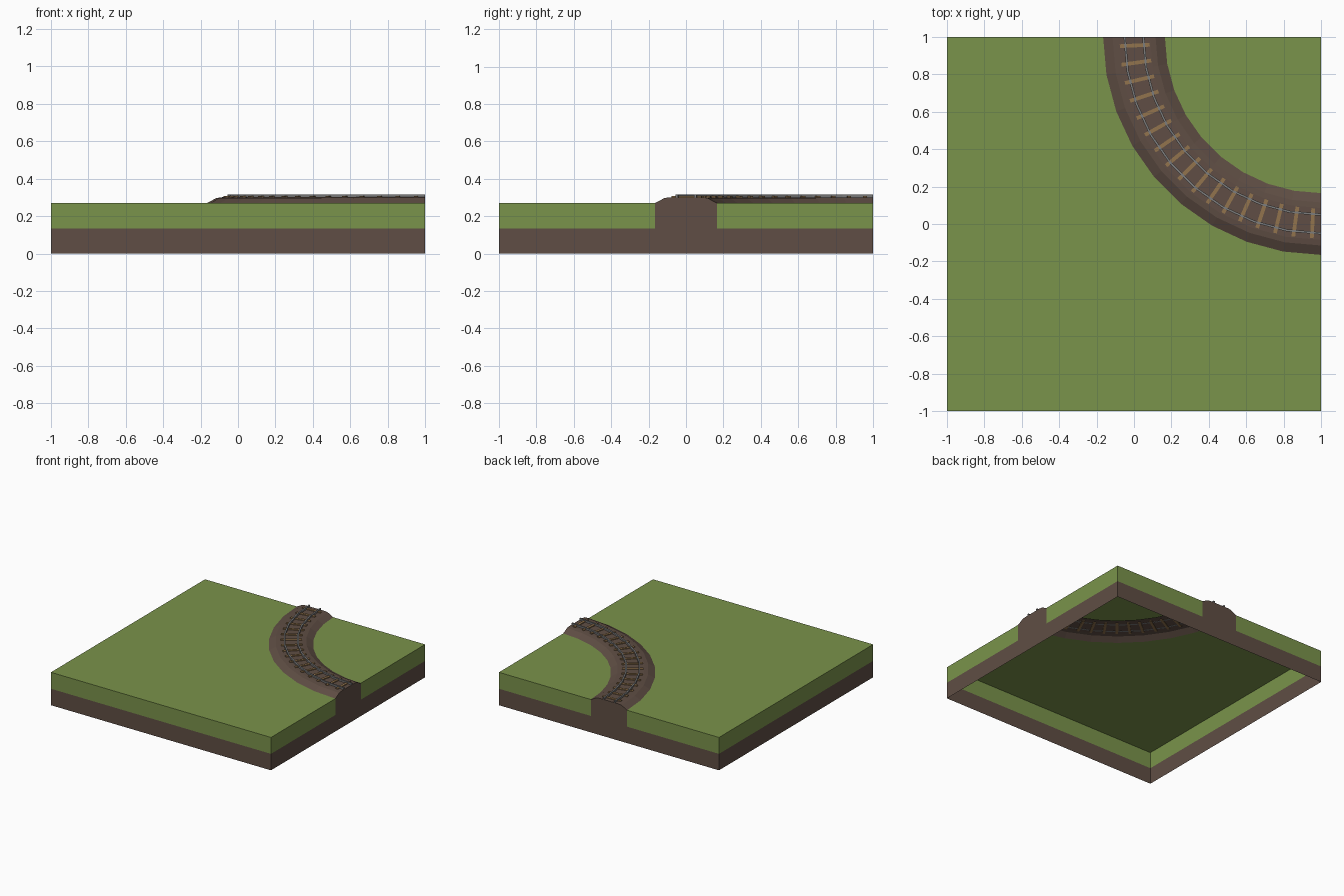
import bpy, bmesh, math
from mathutils import Matrix, Vector

if "Cube" in bpy.data.objects:
    bpy.data.objects.remove(bpy.data.objects["Cube"])

GROUND, MID, HALF = 0.27, 0.135, 0.165
SEGMENTS, SLEEPERS = 9, 17


def material(name, rgb):
    m = bpy.data.materials.new(name)
    m.diffuse_color = (*rgb, 1)
    m.use_nodes = True
    m.node_tree.nodes["Principled BSDF"].inputs["Base Color"].default_value = m.diffuse_color
    return m


def make_object(name, bm, mat, fix_normals=False):
    bmesh.ops.remove_doubles(bm, verts=bm.verts, dist=1e-5)
    if fix_normals:
        bmesh.ops.recalc_face_normals(bm, faces=bm.faces)
    me = bpy.data.meshes.new(name)
    bm.to_mesh(me)
    bm.free()
    me.materials.append(mat)
    ob = bpy.data.objects.new(name, me)
    bpy.context.collection.objects.link(ob)
    return ob


def on_curve(offset, angle, z):
    # the track turns around the corner (1, 1) with radius 1
    r = 1 + offset
    return Vector((1 - r * math.cos(angle), 1 - r * math.sin(angle), z))


def face(bm, points):
    bm.faces.new([bm.verts.new(p) for p in points])


def walls(bm, path, z0, z1):
    for (ax, ay), (bx, by) in zip(path, path[1:]):
        face(bm, [(ax, ay, z0), (bx, by, z0), (bx, by, z1), (ax, ay, z1)])


def sweep(bm, profile):
    for i in range(SEGMENTS):
        for (o0, z0), (o1, z1) in zip(profile, profile[1:]):
            face(bm, [on_curve(o0, ANGLES[i], z0), on_curve(o1, ANGLES[i], z1),
                      on_curve(o1, ANGLES[i + 1], z1), on_curve(o0, ANGLES[i + 1], z0)])


def end_caps(bm, outline):
    face(bm, [on_curve(o, ANGLES[0], z) for o, z in reversed(outline)])
    face(bm, [on_curve(o, ANGLES[-1], z) for o, z in outline])


ANGLES = [math.radians(90 * i / SEGMENTS) for i in range(SEGMENTS + 1)]
grass_mat = material("grass", (0.195, 0.292, 0.07))
soil_mat = material("soil", (0.115, 0.076, 0.058))
wood_mat = material("wood", (0.29, 0.175, 0.075))
steel_mat = material("steel", (0.2, 0.2, 0.2))

# grass: top on both sides of the track, plus the upper edge walls
bm = bmesh.new()
outer = [(-HALF, 1), (-1, 1), (-1, -1), (1, -1), (1, -HALF)]
inner = [(1, HALF), (1, 1), (HALF, 1)]
face(bm, [(x, y, GROUND) for x, y in outer]
     + [on_curve(HALF, a, GROUND) for a in ANGLES[-2:0:-1]])
face(bm, [(x, y, GROUND) for x, y in inner]
     + [on_curve(-HALF, a, GROUND) for a in ANGLES[1:-1]])
walls(bm, outer, MID, GROUND)
walls(bm, inner, MID, GROUND)
make_object("grass", bm, grass_mat)

# soil: lower edge walls, open underneath
bm = bmesh.new()
walls(bm, [(-1, -1), (1, -1), (1, 1), (-1, 1), (-1, -1)], 0, MID)
make_object("soil_base", bm, soil_mat)

# track bed: raised bank with end faces down to the soil
bm = bmesh.new()
bank = [(-HALF, GROUND), (-0.115, 0.297), (-0.085, 0.301),
        (0.085, 0.301), (0.115, 0.297), (HALF, GROUND)]
sweep(bm, bank)
end_caps(bm, bank + [(HALF, MID), (-HALF, MID)])
make_object("track_bed", bm, soil_mat)

# sleepers
bm = bmesh.new()
for i in range(SLEEPERS):
    a = math.pi / 2 * (i + 0.5) / SLEEPERS
    # pull onto the faceted bed
    mat = (Matrix.Translation(on_curve(-0.003, a, 0.302))
           @ Matrix.Rotation(a, 4, 'Z') @ Matrix.Diagonal((0.16, 0.02, 0.012, 1)))
    bmesh.ops.create_cube(bm, size=1, matrix=mat)
make_object("sleepers", bm, wood_mat)

# rails
bm = bmesh.new()
for c in (-0.05, 0.05):
    rect = [(c - 0.006, 0.3), (c - 0.006, 0.315), (c + 0.006, 0.315), (c + 0.006, 0.3)]
    sweep(bm, rect + rect[:1])
    end_caps(bm, rect)
make_object("rails", bm, steel_mat, True)
